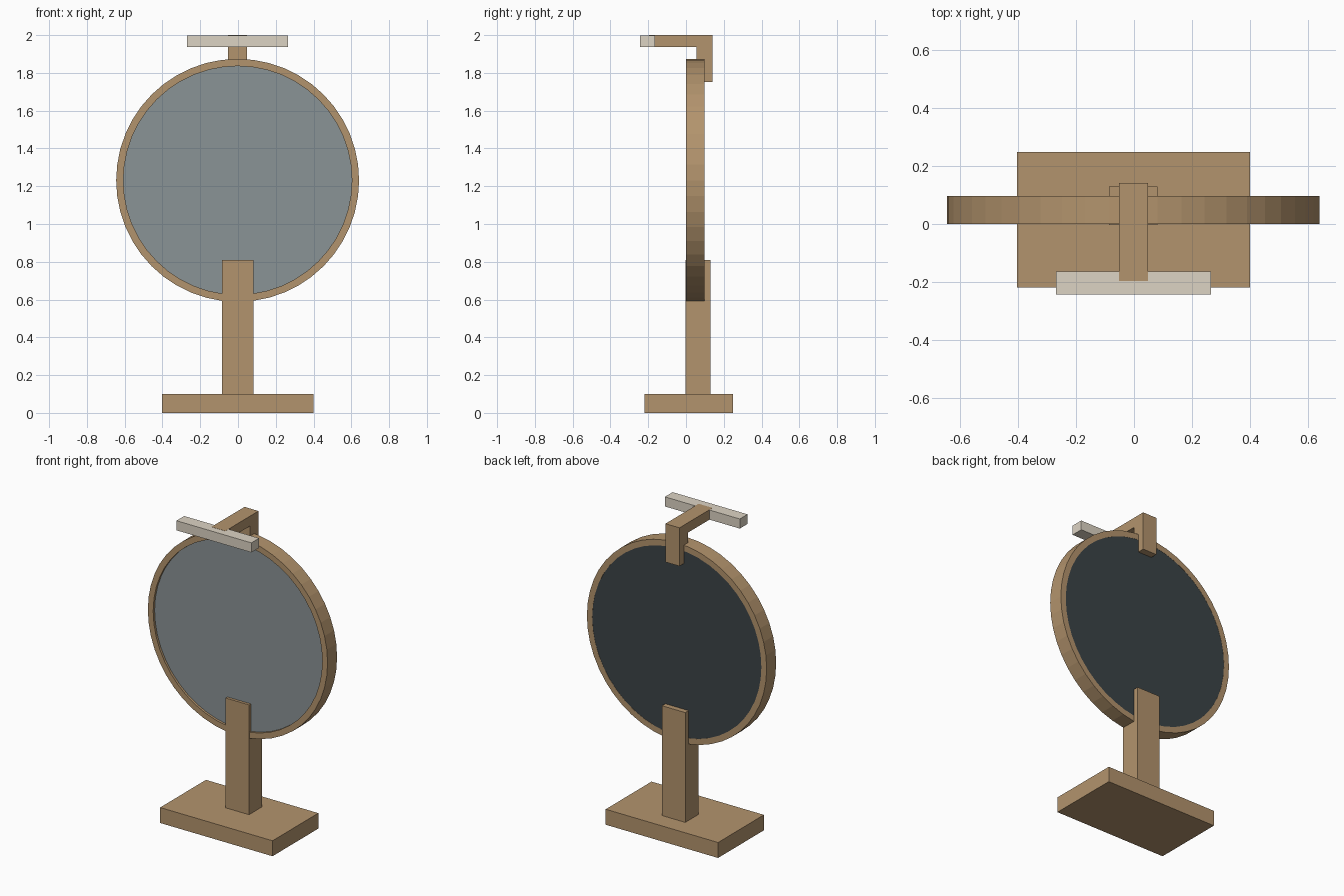
import bpy, bmesh
from math import cos, sin, tau

default = bpy.data.objects.get("Cube")
if default:
    bpy.data.objects.remove(default, do_unlink=True)

SIDES = 48
CENTRE_X, CENTRE_Z = -0.002, 1.231
OUTER, INNER = 0.643, 0.605


def material(name, rgb):
    m = bpy.data.materials.new(name)
    m.use_nodes = True
    m.diffuse_color = (*rgb, 1)
    m.node_tree.nodes["Principled BSDF"].inputs["Base Color"].default_value = (*rgb, 1)
    return m


wood = material("tan wood", (0.45, 0.295, 0.153))
cream = material("cream", (0.72, 0.655, 0.55))
glass = material("grey glass", (0.254, 0.292, 0.305))
backing = material("dark backing", (0.044, 0.056, 0.061))


def finish(name, bm, *mats):
    bmesh.ops.recalc_face_normals(bm, faces=bm.faces)
    mesh = bpy.data.meshes.new(name)
    bm.to_mesh(mesh)
    bm.free()
    for m in mats:
        mesh.materials.append(m)
    obj = bpy.data.objects.new(name, mesh)
    bpy.context.collection.objects.link(obj)
    return obj


def extrude_profile(name, points, direction, *mats):
    """Close a flat outline and extrude it into a solid."""
    bm = bmesh.new()
    face = bm.faces.new([bm.verts.new(p) for p in points])
    out = bmesh.ops.extrude_face_region(bm, geom=[face])
    moved = [v for v in out["geom"] if isinstance(v, bmesh.types.BMVert)]
    bmesh.ops.translate(bm, verts=moved, vec=direction)
    return finish(name, bm, *mats)


def box(name, x, y, z, mat):
    outline = [(x[0], y[0], z[0]), (x[1], y[0], z[0]),
               (x[1], y[1], z[0]), (x[0], y[1], z[0])]
    return extrude_profile(name, outline, (0, 0, z[1] - z[0]), mat)


def circle(radius, y):
    return [(CENTRE_X + radius * cos(tau * i / SIDES), y,
             CENTRE_Z + radius * sin(tau * i / SIDES)) for i in range(SIDES)]


# Base and upright post
box("base", (-0.403, 0.401), (-0.22, 0.248), (0, 0.1), wood)
box("post", (-0.086, 0.081), (-0.003, 0.13), (0.1, 0.81), wood)

# Round frame: four rings of vertices joined into a square-section hoop
bm = bmesh.new()
loops = [[bm.verts.new(p) for p in circle(r, y)]
         for r, y in ((OUTER, 0), (OUTER, 0.097), (INNER, 0.097), (INNER, 0))]
for a, b in zip(loops, loops[1:] + loops[:1]):
    for i in range(SIDES):
        j = (i + 1) % SIDES
        bm.faces.new((a[i], a[j], b[j], b[i]))
finish("round_frame", bm, wood)

# Mirror disc: glass in front, dark backing behind
disc = extrude_profile("mirror_disc", circle(INNER, 0.015), (0, 0.081, 0), glass, backing)
for p in disc.data.polygons:
    p.material_index = 1 if p.normal.y > 0.5 else 0

# Hooked arm over the top of the frame
hook = [(-0.052, y, z) for y, z in ((0.141, 1.752), (0.141, 2.0), (-0.197, 2.0),
                                    (-0.197, 1.936), (0.055, 1.936), (0.055, 1.752))]
extrude_profile("top_arm", hook, (0.1, 0, 0), wood)

# Light bar across the end of the arm
box("light_bar", (-0.27, 0.266), (-0.243, -0.164), (1.937, 1.999), cream)
